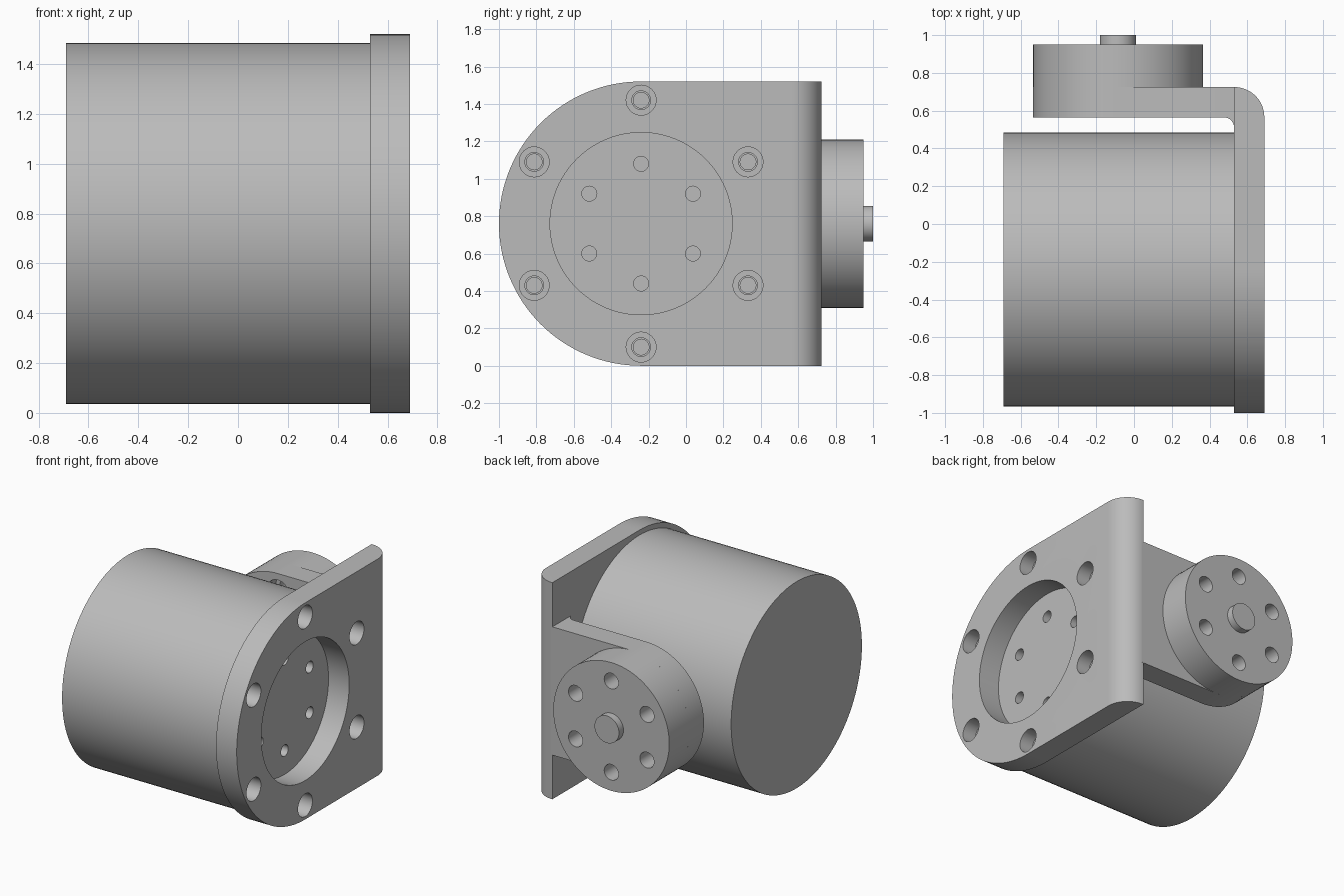
import bpy, bmesh
from math import sin, cos, pi, radians
from mathutils import Vector

cube = bpy.data.objects.get("Cube")
if cube:
    bpy.data.objects.remove(cube)

grey = bpy.data.materials.new("plain grey")
grey.use_nodes = True
grey.diffuse_color = (0.5, 0.5, 0.5, 1)
grey.node_tree.nodes["Principled BSDF"].inputs["Base Color"].default_value = (0.5, 0.5, 0.5, 1)

MID_Z = 0.76          # height of both axes
MOTOR_Y = -0.24       # motor axis runs along x
OUT_X = -0.085        # output axis runs along y
IN, OUT = 0.53, 0.69  # inner and outer face of the plate
ARM0, ARM1 = 0.565, 0.725


def place(axis, u, v, w):
    """Put profile point (u, v) at depth w along an axis."""
    return Vector({'x': (w, u, v), 'y': (u, w, v), 'z': (u, v, w)}[axis])


def arc(cu, cv, r, a0, a1, n):
    return [(cu + r * cos(radians(a0 + (a1 - a0) * i / n)),
             cv + r * sin(radians(a0 + (a1 - a0) * i / n))) for i in range(n + 1)]


def prism(name, axis, profile, w0, w1, round_edge=None):
    bm = bmesh.new()
    verts = [bm.verts.new(place(axis, u, v, w0)) for u, v in profile]
    base = bm.faces.new(verts)
    ext = bmesh.ops.extrude_face_region(bm, geom=[base])
    shift = place(axis, 0, 0, w1 - w0)
    bmesh.ops.translate(bm, vec=shift, verts=[g for g in ext["geom"] if isinstance(g, bmesh.types.BMVert)])
    if round_edge:
        edges = [e for e in bm.edges if all(round_edge(v.co) for v in e.verts)]
        bmesh.ops.bevel(bm, geom=edges, offset=0.159, segments=14, profile=0.5, affect='EDGES')
    bmesh.ops.recalc_face_normals(bm, faces=bm.faces)
    mesh = bpy.data.meshes.new(name)
    bm.to_mesh(mesh)
    bm.free()
    mesh.materials.append(grey)
    ob = bpy.data.objects.new(name, mesh)
    bpy.context.collection.objects.link(ob)
    return ob


def cylinder(name, axis, u, v, r, w0, w1, n=96):
    return prism(name, axis, arc(u, v, r, 0, 360, n)[:-1], w0, w1)


def combine(target, others, operation):
    """Apply booleans in order and remove the helper objects."""
    for other in others:
        other.hide_render = True
        mod = target.modifiers.new("join", 'BOOLEAN')
        mod.operation, mod.solver, mod.object = operation, 'EXACT', other
        bpy.context.view_layer.objects.active = target
        bpy.ops.object.modifier_apply(modifier=mod.name)
        bpy.data.objects.remove(other)


def ring(axis, u, v, spread, r, w0, w1):
    """Six hole cutters on a circle, one of them straight up."""
    return [cylinder("hole_cutter", axis, u + spread * cos(radians(a)), v + spread * sin(radians(a)),
                     r, w0, w1, 32) for a in range(30, 390, 60)]


# Motor body with threaded holes in its mounting face
motor = cylinder("motor_body", 'x', MOTOR_Y, MID_Z, 0.725, -0.69, IN, 128)
combine(motor, ring('x', MOTOR_Y, MID_Z, 0.32, 0.04, IN - 0.12, IN + 0.05)
        + ring('x', MOTOR_Y, MID_Z, 0.66, 0.042, IN - 0.12, IN + 0.05), 'DIFFERENCE')

# Bracket: D-shaped plate with a rounded bend, an arm and an inner fillet
outline = arc(MOTOR_Y, MID_Z, MID_Z, 90, 270, 64) + [(ARM1, 0), (ARM1, 2 * MID_Z)]
bracket = prism("mounting_bracket", 'x', outline, IN, OUT,
                lambda co: co.x > OUT - 0.001 and co.y > ARM1 - 0.001)
arm = prism("arm", 'y', arc(OUT_X, MID_Z, 0.45, 90, 270, 64)
            + [(IN + 0.01, MID_Z - 0.45), (IN + 0.01, MID_Z + 0.45)], ARM0, ARM1)
fillet = prism("fillet", 'z', arc(IN - 0.055, ARM0 - 0.055, 0.055, 0, 90, 8)
               + [(IN - 0.055, ARM0 + 0.02), (IN + 0.02, ARM0 + 0.02), (IN + 0.02, ARM0 - 0.055)],
               MID_Z - 0.4499, MID_Z + 0.4499)
combine(bracket, [arm, fillet], 'UNION')
# Pilot opening and counterbored screw holes in plate and arm
combine(bracket, [cylinder("pilot_cutter", 'x', MOTOR_Y, MID_Z, 0.487, IN - 0.02, OUT + 0.05)]
        + ring('x', MOTOR_Y, MID_Z, 0.66, 0.08, OUT - 0.1, OUT + 0.05)
        + ring('x', MOTOR_Y, MID_Z, 0.66, 0.05, IN - 0.02, OUT + 0.05)
        + ring('y', OUT_X, MID_Z, 0.32, 0.085, ARM0 - 0.05, ARM0 + 0.1)
        + ring('y', OUT_X, MID_Z, 0.32, 0.055, ARM0 - 0.05, ARM1 + 0.02), 'DIFFERENCE')

# Output disc with its screw holes, and the short shaft end
disc = cylinder("output_disc", 'y', OUT_X, MID_Z, 0.45, ARM1, 0.95)
combine(disc, ring('y', OUT_X, MID_Z, 0.32, 0.055, ARM1 - 0.05, 1.0), 'DIFFERENCE')
shaft = cylinder("shaft_end", 'y', OUT_X, MID_Z, 0.095, 0.95, 1.0, 48)

# Smooth round walls, crisp edges
for ob in (motor, bracket, disc, shaft):
    bpy.ops.object.select_all(action='DESELECT')
    ob.select_set(True)
    bpy.context.view_layer.objects.active = ob
    bpy.ops.object.shade_smooth_by_angle(angle=radians(30))
